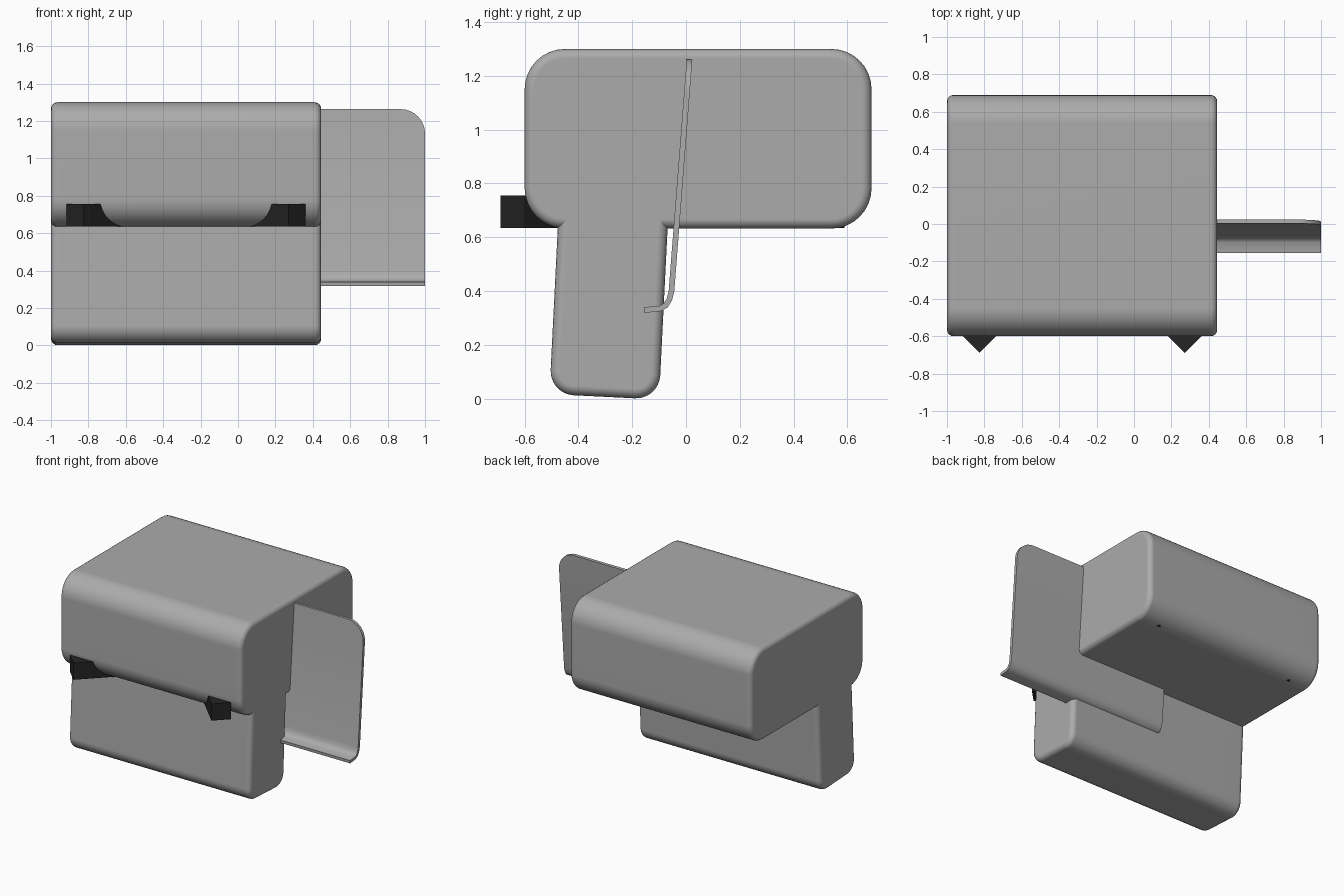
import bpy, bmesh
from math import sin, cos, pi, radians

cube = bpy.data.objects.get("Cube")
if cube:
    bpy.data.objects.remove(cube, do_unlink=True)


def material(name, value):
    m = bpy.data.materials.new(name)
    m.use_nodes = True
    colour = (value, value, value, 1)
    m.diffuse_color = colour
    m.node_tree.nodes["Principled BSDF"].inputs["Base Color"].default_value = colour
    return m


grey = material("mid grey", 0.41)
black = material("near black", 0.018)


def finish(bm, name, mat, smooth=True):
    bmesh.ops.recalc_face_normals(bm, faces=bm.faces)
    mesh = bpy.data.meshes.new(name)
    bm.to_mesh(mesh)
    bm.free()
    mesh.materials.append(mat)
    if smooth:
        mesh.shade_smooth()
        mesh.set_sharp_from_angle(angle=radians(40))
    ob = bpy.data.objects.new(name, mesh)
    bpy.context.collection.objects.link(ob)
    return ob


def rounded_outline(hy, hz, r, steps=8):
    points = []
    for i, (sy, sz) in enumerate([(1, 1), (-1, 1), (-1, -1), (1, -1)]):
        for k in range(steps + 1):
            a = (i + k / steps) * pi / 2
            points.append((sy * (hy - r) + r * cos(a), sz * (hz - r) + r * sin(a)))
    return points


def cushion(name, hx, hy, hz, r, edge, location, tilt=0):
    """Rounded side outline lofted along x, with softly rolled ends."""
    bm = bmesh.new()
    arc = [i * pi / 8 for i in range(5)]
    stations = [(-hx + edge * (1 - sin(a)), edge * (1 - cos(a))) for a in reversed(arc)]
    stations = [(x, d) for x, d in reversed(stations)]          # end cap outwards-in
    left = [(-hx + edge * (1 - cos(a)), edge * (1 - sin(a))) for a in arc]
    right = [(-x, d) for x, d in reversed(left)]
    rings = [[bm.verts.new((x, y, z)) for y, z in rounded_outline(hy - d, hz - d, r - d)]
             for x, d in left + right]
    n = len(rings[0])
    for a, b in zip(rings, rings[1:]):
        for i in range(n):
            j = (i + 1) % n
            bm.faces.new((a[i], a[j], b[j], b[i]))
    bm.faces.new(rings[0])
    bm.faces.new(rings[-1])
    ob = finish(bm, name, grey)
    ob.location = location
    ob.rotation_euler.x = tilt
    ob.modifiers.new("Even shading", 'WEIGHTED_NORMAL').keep_sharp = True
    return ob


# Large upper cushion and the tilted lower cushion
mid_x = -0.2775
cushion("upper_cushion", 0.7225, 0.645, 0.334, 0.15, 0.035, (mid_x, 0.045, 0.966))
cushion("lower_cushion", 0.7225, 0.204, 0.4, 0.09, 0.035, (mid_x, -0.284, 0.406), -0.05)

# Crossed square bars under the upper cushion
for side, name in ((1, "cross_bar_left"), (-1, "cross_bar_right")):
    bm = bmesh.new()
    bmesh.ops.create_cube(bm, size=1)
    bmesh.ops.scale(bm, vec=(1.68, 0.128, 0.12), verts=bm.verts)
    bar = finish(bm, name, black, smooth=False)
    bar.location = (mid_x, -0.05, 0.695)
    bar.rotation_euler.z = side * pi / 4

# Thin leaning panel with rounded top corners and a curled lower lip
top, corner = 1.262, 0.13
rows = [(-0.155, 0.329, 0), (-0.095, 0.335, 0), (-0.075, 0.347, 0),
        (-0.062, 0.368, 0), (-0.054, 0.40, 0)]
for k in range(9):
    a = k * pi / 16
    z = top - corner + corner * sin(a)
    rows.append((0.013 - (top - z) * 0.077, z, corner * (1 - cos(a))))
bm = bmesh.new()
strip = [(bm.verts.new((mid_x + d, y, z)), bm.verts.new((1 - d, y, z))) for y, z, d in rows]
for (a, b), (c, d) in zip(strip, strip[1:]):
    bm.faces.new((a, b, d, c))
panel = finish(bm, "side_panel", grey)
shell = panel.modifiers.new("Thickness", 'SOLIDIFY')
shell.thickness = 0.021
shell.offset = 0
panel.modifiers.new("Crisp rim", 'EDGE_SPLIT').split_angle = radians(40)
